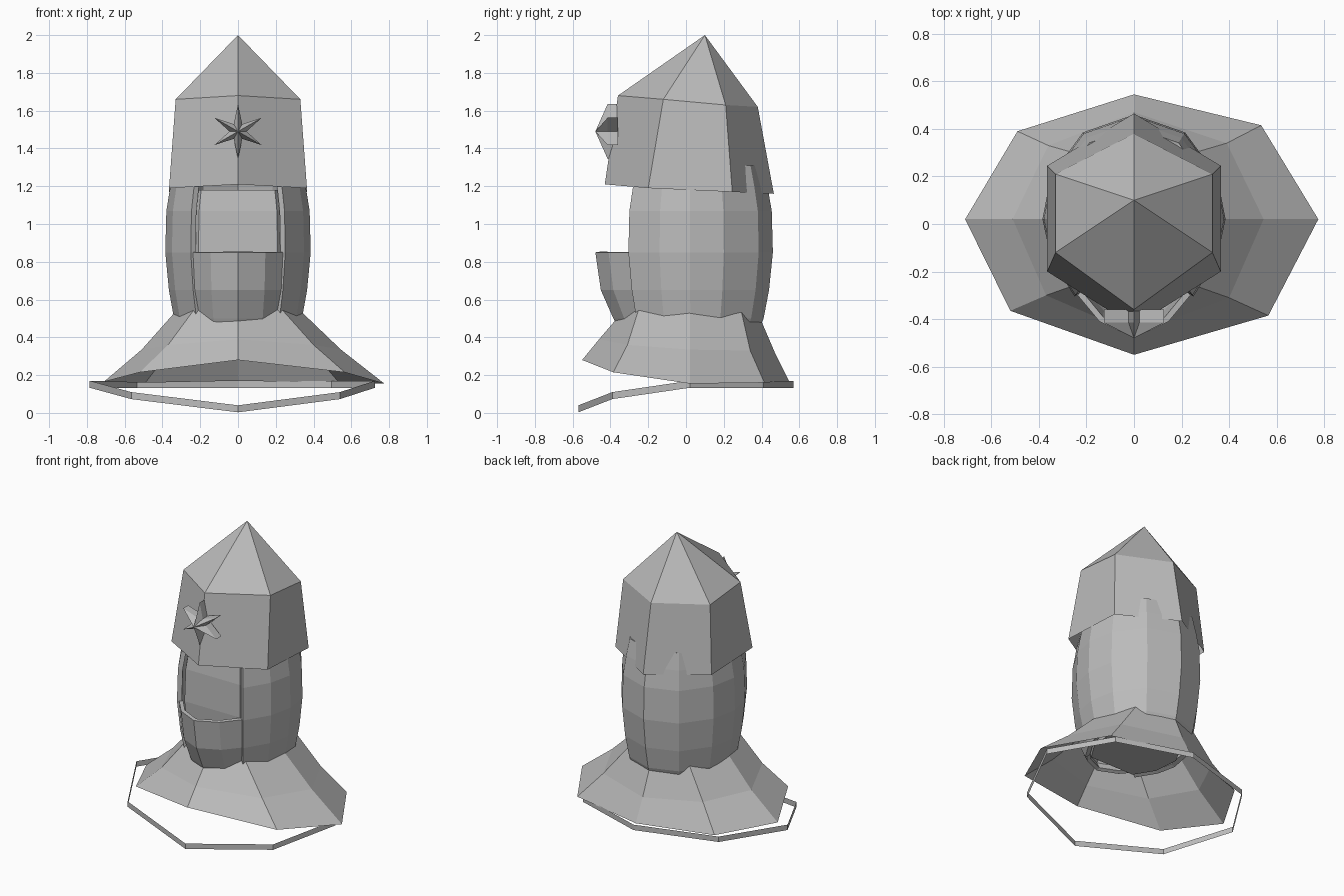
import bpy, bmesh, math

if "Cube" in bpy.data.objects:
    bpy.data.objects.remove(bpy.data.objects["Cube"])

grey = bpy.data.materials.new("light_grey")
grey.diffuse_color = (0.5, 0.5, 0.5, 1)
grey.use_nodes = True
grey.node_tree.nodes["Principled BSDF"].inputs["Base Color"].default_value = grey.diffuse_color


def loft(name, rings, closed=True, apex=None, cap_bottom=False, thickness=0):
    """Skin a stack of point rings, listed from bottom to top."""
    bm = bmesh.new()
    vs = [[bm.verts.new(p) for p in ring] for ring in rings]
    n = len(vs[0])
    for low, high in zip(vs, vs[1:]):
        for i in range(n if closed else n - 1):
            j = (i + 1) % n
            bm.faces.new((low[i], low[j], high[j], high[i]))
    if apex:
        tip = bm.verts.new(apex)
        for i in range(n):
            bm.faces.new((vs[-1][i], vs[-1][(i + 1) % n], tip))
    if cap_bottom:
        bm.faces.new(vs[0][::-1])
    me = bpy.data.meshes.new(name)
    bm.to_mesh(me)
    bm.free()
    me.materials.append(grey)
    ob = bpy.data.objects.new(name, me)
    bpy.context.collection.objects.link(ob)
    if thickness:
        mod = ob.modifiers.new("wall", 'SOLIDIFY')
        mod.thickness = thickness
        mod.offset = -1
    return ob


def mirror_ring(half):
    """Half outline from front centre to back centre -> full closed ring."""
    return half + [(-x, y, z) for x, y, z in half[-2:0:-1]]


def scaled(outline, z, sx, sy, cy=0.05):
    return [(x * sx, cy + (y - cy) * sy, z) for x, y in outline]


# Pointed hat
loft("hat", [
    mirror_ring([(0, -.43, 1.21), (.365, -.2, 1.19), (.365, .245, 1.17), (0, .465, 1.16)]),
    mirror_ring([(0, -.36, 1.68), (.33, -.12, 1.66), (.33, .21, 1.63), (0, .38, 1.62)]),
], apex=(0, .1, 2))

# Six-pointed star badge
star = []
for i in range(12):
    r = .145 if i % 2 == 0 else .045
    a = math.pi / 2 + i * math.pi / 6
    star.append((r * math.cos(a), r * math.sin(a) + 1.49))
loft("star_badge", [
    [(x, -.36, z) for x, z in star],
    [(x, -.415, z) for x, z in star],
], apex=(0, -.48, 1.49), cap_bottom=True)

# Helmet shell, open at the front
side = [(.25, -.305), (.35, -.14), (.385, .02), (.35, .2), (.215, .385)]
shell = side + [(0, .46)] + [(-x, y) for x, y in reversed(side)]
levels = [(.42, .80), (.5, .88), (.65, .95), (.85, 1), (1.07, .985), (1.2, .93), (1.31, .87)]
loft("helmet_shell", [scaled(shell, z, s, s) for z, s in levels],
     closed=False, thickness=.03)

# Inner head with a flat face
half = [(.21, -.28), (.31, -.12), (.33, .1), (.2, .34)]
head = half + [(-x, y) for x, y in reversed(half)]
loft("head", [scaled(head, z, s, s) for z, s in
              [(.42, .8), (.65, .95), (.85, 1), (1.07, .98), (1.18, .93)]], cap_bottom=True)

# Jaw guard
guard = [(-.245, -.29), (-.145, -.41), (0, -.48), (.145, -.41), (.245, -.29)]
loft("jaw_guard", [scaled(guard, z, sx, sy) for z, sx, sy in
                   [(.45, .86, .77), (.5, .9, .82), (.65, .97, .945), (.85, 1, 1)]],
     closed=False, thickness=.025)

# Flared shoulder cape
loft("cape", [
    [(0, -.55, .28), (.565, -.385, .215), (.775, .02, .155), (.535, .415, .16),
     (0, .545, .17), (-.49, .39, .16), (-.71, .02, .165), (-.52, -.365, .215)],
    [(0, -.46, .39), (.4, -.31, .36), (.545, .02, .335), (.39, .34, .33),
     (0, .47, .32), (-.36, .33, .33), (-.51, .02, .335), (-.37, -.3, .36)],
    [(0, -.34, .53), (.23, -.25, .55), (.31, .02, .56), (.22, .29, .55),
     (0, .38, .53), (-.22, .29, .55), (-.31, .02, .56), (-.23, -.25, .55)],
])

# Thin loose hem band
hem = [(0, -.57, .04), (.54, -.39, .11), (.725, .02, .17), (.495, .41, .17),
       (0, .57, .17), (-.535, .41, .17), (-.785, .02, .17), (-.565, -.39, .11)]
loft("hem_band", [[(x, y, z - .037) for x, y, z in hem], hem])
